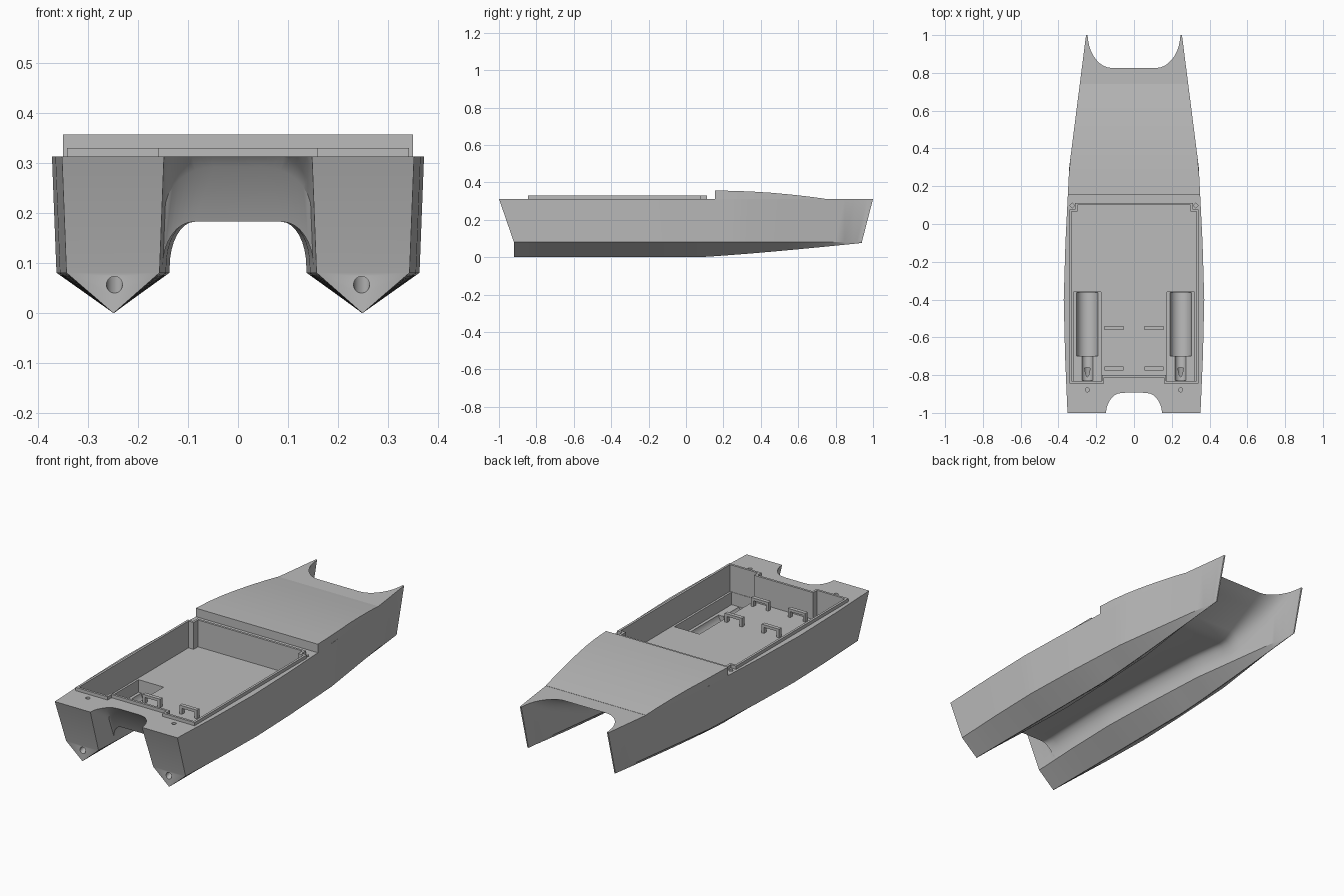
import bpy, bmesh, math
from mathutils import Vector, Matrix

if "Cube" in bpy.data.objects:
    bpy.data.objects.remove(bpy.data.objects["Cube"], do_unlink=True)

grey = bpy.data.materials.new("plain_grey")
grey.use_nodes = True
grey.diffuse_color = (0.5, 0.5, 0.5, 1)
grey.node_tree.nodes["Principled BSDF"].inputs["Base Color"].default_value = (0.5, 0.5, 0.5, 1)

DECK, CHINE, HULL_X, FLOOR = 0.312, 0.08, 0.25, 0.19
parts = []


def add(name, bm):
    bmesh.ops.recalc_face_normals(bm, faces=bm.faces)
    mesh = bpy.data.meshes.new(name)
    bm.to_mesh(mesh)
    bm.free()
    ob = bpy.data.objects.new(name, mesh)
    bpy.context.collection.objects.link(ob)
    return ob


def loft(name, rings, cap="ngon"):
    """Skin between rings; caps are n-gons, symmetric ladders, or the loop closes."""
    bm = bmesh.new()
    rows = [[bm.verts.new(p) for p in r] for r in rings]
    n = len(rows[0])
    pairs = list(zip(rows, rows[1:]))
    if cap == "closed":
        pairs.append((rows[-1], rows[0]))
    for a, b in pairs:
        for i in range(n):
            j = (i + 1) % n
            bm.faces.new((a[i], a[j], b[j], b[i]))
    if cap == "ngon":
        bm.faces.new(rows[0])
        bm.faces.new(rows[-1])
    elif cap == "ladder":
        for r in (rows[0], rows[-1]):
            for i in range(n // 2 - 1):
                bm.faces.new((r[i], r[i + 1], r[n - 2 - i], r[n - 1 - i]))
    return add(name, bm)


def box(name, lo, hi):
    corners = [(lo[0], lo[1]), (hi[0], lo[1]), (hi[0], hi[1]), (lo[0], hi[1])]
    return loft(name, [[(x, y, z) for x, y in corners] for z in (lo[2], hi[2])])


def rod(name, start, end, radius, sides=32):
    a, b = Vector(start), Vector(end)
    turn = (b - a).to_track_quat("Z", "Y").to_matrix().to_4x4()
    bm = bmesh.new()
    bmesh.ops.create_cone(bm, cap_ends=True, segments=sides, radius1=radius, radius2=radius,
                          depth=(b - a).length, matrix=Matrix.Translation((a + b) / 2) @ turn)
    return add(name, bm)


def cut(target, cutter):
    mod = target.modifiers.new("cut", "BOOLEAN")
    mod.operation, mod.solver, mod.object = "DIFFERENCE", "EXACT", cutter
    cutter.hide_render = True
    graph = bpy.context.evaluated_depsgraph_get()
    mesh = bpy.data.meshes.new_from_object(target.evaluated_get(graph))
    target.modifiers.clear()
    target.data = mesh
    bpy.data.objects.remove(cutter, do_unlink=True)


def mirrored(half):
    return half + [(-p[0],) + tuple(p[1:]) for p in reversed(half)]


def interp(keys, t):
    if t <= keys[0][0]:
        return keys[0][1]
    for (a, va), (b, vb) in zip(keys, keys[1:]):
        if t <= b:
            return va + (vb - va) * (t - a) / (b - a)
    return keys[-1][1]


# Hull shape rules along the length
HALF_WIDTH = [(-1, .102), (-.7, .115), (-.4, .122), (-.1, .113), (.3, .093), (1, .004)]
ROOF = [(-1.04, .43), (-1, .40), (-.9, .32), (-.88, .29), (-.865, .18),
        (.55, .18), (.78, .285), (.83, .312), (1, .42), (1.04, .445)]
FILLET = [(-.88, .1), (-.86, .05), (.5, .05), (.85, .11), (1, .13)]


def width(t, z):
    taper = .009 * (1 - max(z - CHINE, 0) / (DECK - CHINE))
    return max(interp(HALF_WIDTH, t) - max(taper, 0), .003)


def keel(t):
    return .076 * max(0, (t - .05) / .95) ** 1.2 if t < 1 else .076


def rake(t, z):
    low = t * .93 + .01
    return low + (t - low) * max(0, (z - CHINE) / (DECK - CHINE))


def body_ring(t):
    pts = [(HULL_X + width(t, DECK), DECK), (HULL_X + width(t, CHINE), CHINE), (HULL_X, keel(t))]
    return mirrored([(x, rake(t, z), z) for x, z in pts])


def tunnel_ring(t):
    roof, rx, rz = interp(ROOF, t), interp(FILLET, t), .09
    inner, spring = HULL_X - width(t, CHINE), roof - rz
    wall = HULL_X - width(t, spring)
    pts = [(2 * (HULL_X - .002) - inner, 2 * keel(t) - CHINE), (inner, CHINE)]
    for i in range(9):
        a = math.pi / 2 * i / 8
        pts.append((wall - rx * (1 - math.cos(a)), spring + .002 + rz * math.sin(a)))
    return mirrored([(x, rake(t, z), z) for x, z in pts])


stations = sorted({round(-1 + i * .05, 3) for i in range(41)} | {-.88, -.865, .78, .83, .97})
hull = loft("twin_hull", [body_ring(t) for t in stations], "ladder")
cut(hull, loft("tunnel_cutter", [tunnel_ring(t) for t in [-1.04] + stations + [1.04]], "ladder"))

# Cockpit well with notched corners
inner = mirrored([(.30, .10), (.30, .065), (.33, .065), (.33, -.832), (.17, -.832), (.17, -.80)])
outer = mirrored([(.312, .112), (.312, .077), (.342, .077), (.342, -.844), (.158, -.844), (.158, -.812)])


def level(outline, z):
    return [(x, y, z) for x, y in outline]


cut(hull, loft("cockpit_cutter", [level(inner, FLOOR), level(inner, .4)]))

# Motor pits, cradles, shaft tubes and deck holes
for s in (-1, 1):
    x = s * .247
    cut(hull, box("pit_cutter", (x - .072, -.83, .125), (x + .072, -.36, .25)))
    cut(hull, rod("cradle_cutter", (x, -.70, .133), (x, -.362, .133), .057))
    cut(hull, rod("coupling_cutter", (x, -.828, .133), (x, -.69, .133), .03))
    cut(hull, rod("shaft_cutter", (x, -.96, .045), (x, -.76, .10), .016))
    cut(hull, rod("fore_hole_cutter", (s * .326, .098, .28), (s * .326, .098, .35), .013, 4))
    cut(hull, rod("aft_hole_cutter", (x, -.878, .29), (x, -.878, .35), .011, 16))
parts.append(hull)

# Raised rim around the cockpit
parts.append(loft("cockpit_rim", [level(outer, DECK), level(outer, .329),
                                  level(inner, .329), level(inner, DECK)], "closed"))

# Raised foredeck, curving down to the bow
CREST = [(.155, .356), (.25, .355), (.35, .351), (.45, .345), (.55, .336), (.65, .325), (.74, DECK + .001)]
rings = []
for y, z in CREST:
    w = HULL_X + width(y, DECK)
    rings.append(mirrored([(w, y, z), (w, y, DECK)]))
parts.append(loft("foredeck", rings))

# Battery strap loops on the cockpit floor
for s, side in ((-1, "right"), (1, "left")):
    for y, place in ((-.55, "fore"), (-.765, "aft")):
        top = FLOOR + .045
        half = [(.05, FLOOR), (.05, top), ]
        u = mirrored([(.05, FLOOR - .003), (.05, top)])
        u += mirrored([(.036, FLOOR - .003), (.036, top - .014)])[::-1]
        parts.append(loft(f"strap_loop_{place}_{side}",
                          [[(s * .106 + px, y + d, pz) for px, pz in u] for d in (-.01, .01)]))

# Finish: colour and shading
bpy.ops.object.select_all(action="DESELECT")
for ob in parts:
    ob.data.materials.clear()
    ob.data.materials.append(grey)
    ob.select_set(True)
bpy.context.view_layer.objects.active = hull
bpy.ops.object.shade_smooth_by_angle(angle=math.radians(25))
